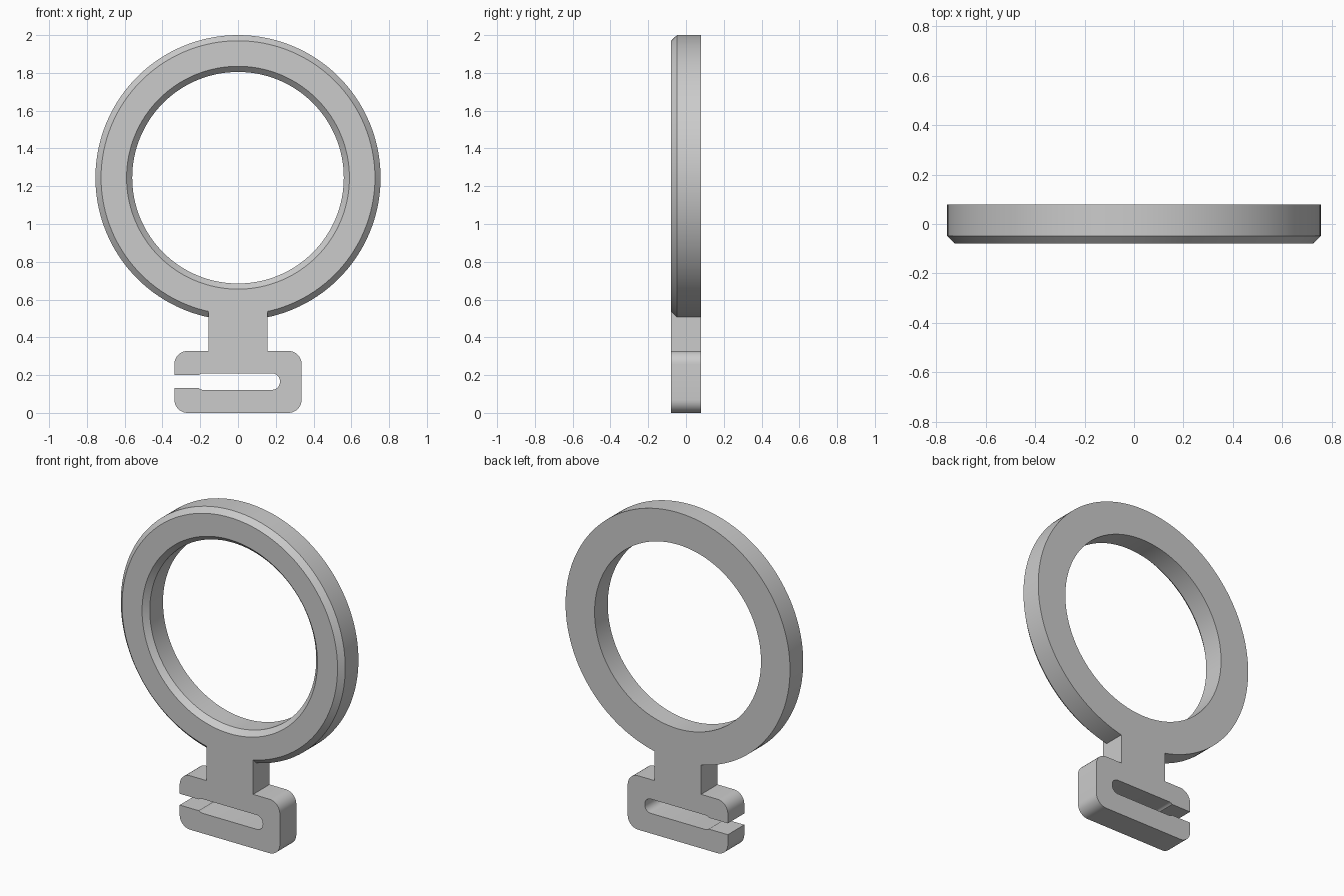
import bpy, bmesh, math

if "Cube" in bpy.data.objects:
    bpy.data.objects.remove(bpy.data.objects["Cube"])

HALF = 0.079      # half thickness
RING_Z = 1.245    # ring centre height
SEGMENTS = 128


def arc(cx, cz, r, start, end, steps=8):
    """Points on an arc in the XZ plane, angles in degrees."""
    return [(cx + r * math.cos(math.radians(start + (end - start) * i / steps)),
             cz + r * math.sin(math.radians(start + (end - start) * i / steps)))
            for i in range(steps + 1)]


def make_object(name, bm):
    bmesh.ops.recalc_face_normals(bm, faces=bm.faces[:])
    mesh = bpy.data.meshes.new(name)
    bm.to_mesh(mesh)
    bm.free()
    obj = bpy.data.objects.new(name, mesh)
    bpy.context.collection.objects.link(obj)
    return obj


def lathe_ring(name, section):
    """Revolve a closed (radius, y) section around the ring axis."""
    bm = bmesh.new()
    loops = []
    for i in range(SEGMENTS):
        a = 2 * math.pi * i / SEGMENTS
        loops.append([bm.verts.new((r * math.sin(a), y, RING_Z + r * math.cos(a)))
                      for r, y in section])
    n = len(section)
    for i in range(SEGMENTS):
        a, b = loops[i], loops[(i + 1) % SEGMENTS]
        for j in range(n):
            k = (j + 1) % n
            bm.faces.new((a[j], a[k], b[k], b[j]))
    return make_object(name, bm)


def extrude_outline(name, outline):
    """Extrude an XZ outline through the full thickness."""
    bm = bmesh.new()
    face = bm.faces.new([bm.verts.new((x, -HALF, z)) for x, z in outline])
    result = bmesh.ops.extrude_face_region(bm, geom=[face])
    verts = [v for v in result["geom"] if isinstance(v, bmesh.types.BMVert)]
    bmesh.ops.translate(bm, verts=verts, vec=(0, 2 * HALF, 0))
    return make_object(name, bm)


# Ring with chamfered front edges
ring = lathe_ring("ring_with_strap_loop", [
    (0.56, HALF), (0.755, HALF), (0.755, -0.048),
    (0.725, -HALF), (0.59, -HALF), (0.56, -0.048)])

# Stem and open strap loop as one outline, counter-clockwise from the stem top
W, H, R, S = 0.337, 0.328, 0.07, 0.157
outline = [(S, 0.6), (-S, 0.6), (-S, H)]
outline += arc(-W + R, H - R, R, 90, 180)
# Narrow mouth, then wider slot with rounded ends
outline += [(-W, 0.2), (-0.208, 0.2), (-0.2, 0.206), (-0.188, 0.209)]
outline += arc(0.181, 0.168, 0.041, 90, 0)
outline += arc(0.181, 0.163, 0.041, 0, -90)
outline += [(-0.188, 0.122), (-0.2, 0.125), (-0.208, 0.131), (-W, 0.131)]
outline += arc(-W + R, R, R, 180, 270)
outline += arc(W - R, R, R, 270, 360)
outline += arc(W - R, H - R, R, 0, 90)
outline += [(S, H)]
strap_loop = extrude_outline("strap_loop", outline)

# Fuse the stem into the ring
union = ring.modifiers.new("fuse", "BOOLEAN")
union.operation = "UNION"
union.solver = "EXACT"
union.object = strap_loop
bpy.context.view_layer.objects.active = ring
ring.select_set(True)
bpy.ops.object.modifier_apply(modifier=union.name)
bpy.data.objects.remove(strap_loop)
bpy.ops.object.shade_smooth_by_angle(angle=math.radians(30))
